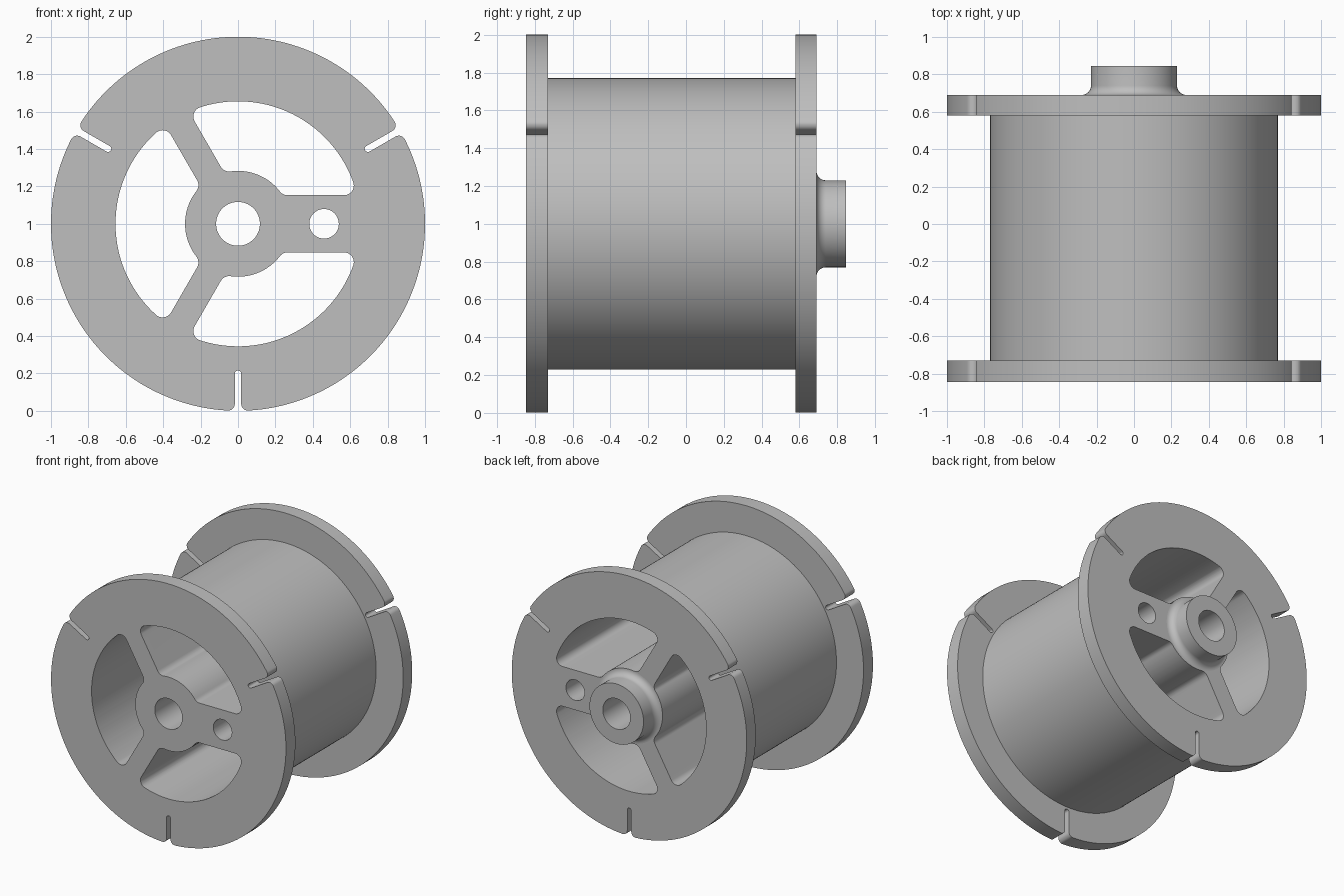
import bpy, bmesh
from math import sin, cos, pi, sqrt, atan2, radians, hypot

if "Cube" in bpy.data.objects:
    bpy.data.objects.remove(bpy.data.objects["Cube"])

SEGMENTS = 192
FRONT, BACK, BOSS_END = -0.845, 0.69, 0.845
RIM, DRUM, WINDOW, HUB, BORE = 1.0, 0.77, 0.655, 0.283, 0.117
ROUND = 0.052


def arc(cx, cy, r, a0, a1, n):
    """Points on an arc, both ends included."""
    steps = [a0 + (a1 - a0) * i / n for i in range(n + 1)]
    return [(cx + r * cos(a), cy + r * sin(a)) for a in steps]


def turn(points, angle):
    c, s = cos(angle), sin(angle)
    return [(x * c - y * s, x * s + y * c) for x, y in points]


def mirror(points):
    return [(x, -y) for x, y in points]


def new_object(name, bm):
    bmesh.ops.recalc_face_normals(bm, faces=bm.faces)
    mesh = bpy.data.meshes.new(name)
    bm.to_mesh(mesh)
    bm.free()
    obj = bpy.data.objects.new(name, mesh)
    bpy.context.collection.objects.link(obj)
    return obj


def spoke_side(angle, half_width, side):
    """Rounded window edge along one spoke, from hub to rim."""
    d = half_width + ROUND
    xi = sqrt((HUB + ROUND) ** 2 - d * d)
    xo = sqrt((WINDOW - ROUND) ** 2 - d * d)
    pts = arc(xi, d, ROUND, atan2(d, xi) + pi, 1.5 * pi, 8)
    pts += arc(xo, d, ROUND, -pi / 2, atan2(d, xo), 12)
    return turn(pts if side > 0 else mirror(pts), angle)


def window(a0, w0, a1, w1):
    """Opening between two spokes."""
    first, second = spoke_side(a0, w0, 1), spoke_side(a1, w1, -1)

    def join(r, p, q):
        start = atan2(p[1], p[0])
        end = start + (atan2(q[1], q[0]) - start) % (2 * pi)
        return arc(0, 0, r, start, end, 40)[1:-1]

    inner = join(HUB, first[0], second[0])
    return first + join(WINDOW, first[-1], second[-1]) + second[::-1] + inner[::-1]


def slot(angle):
    """Narrow rim notch with a round end and a flared mouth."""
    w, f, end = 0.017, 0.036, 0.785
    d = w + f
    x = sqrt((RIM - f) ** 2 - d * d)
    half = arc(end + w, 0, w, pi, pi / 2, 6)
    half += arc(x, d, f, -pi / 2, atan2(d, x), 10)
    half.append((half[-1][0] * 1.05, half[-1][1] * 1.05))
    return turn(half + mirror(half[:0:-1]), angle)


# Turned body: two flanges, drum, filleted boss and bore
profile = [(BORE, FRONT), (RIM, FRONT), (RIM, -0.73), (DRUM, -0.73),
           (DRUM, 0.58), (RIM, 0.58), (RIM, BACK)]
profile += arc(0.28, BACK + 0.05, 0.05, 1.5 * pi, pi, 10)
profile += [(0.23, BOSS_END), (BORE, BOSS_END)]
bm = bmesh.new()
rings = []
for i in range(SEGMENTS):
    a = 2 * pi * i / SEGMENTS
    rings.append([bm.verts.new((r * cos(a), y, 1 + r * sin(a))) for r, y in profile])
for i, ring in enumerate(rings):
    following = rings[(i + 1) % SEGMENTS]
    for j in range(len(profile)):
        k = (j + 1) % len(profile)
        bm.faces.new((ring[j], ring[k], following[k], following[j]))
spool = new_object("spool", bm)

# Cutter for spoke windows, rim slots and the hole in the wide spoke
third = 2 * pi / 3
wide, thin = 0.153, 0.073
outlines = [window(0, wide, third, thin),
            window(third, thin, 2 * third, thin),
            window(2 * third, thin, 3 * third, wide)]
outlines += [slot(radians(30) + i * third) for i in range(3)]
outlines.append(arc(0.46, 0, 0.079, 0, 2 * pi, 48)[:-1])
bm = bmesh.new()
for outline in outlines:
    near = [bm.verts.new((x, -1, 1 + z)) for x, z in outline]
    far = [bm.verts.new((x, 1, 1 + z)) for x, z in outline]
    bm.faces.new(near)
    bm.faces.new(far[::-1])
    for i in range(len(near)):
        bm.faces.new((near[i], near[i - 1], far[i - 1], far[i]))
cutter = new_object("opening_cutter", bm)
cutter.hide_render = True

bpy.ops.object.select_all(action="DESELECT")
spool.select_set(True)
bpy.context.view_layer.objects.active = spool
cut = spool.modifiers.new("openings", "BOOLEAN")
cut.operation = "DIFFERENCE"
cut.solver = "EXACT"
cut.object = cutter
bpy.ops.object.modifier_apply(modifier=cut.name)
bpy.data.objects.remove(cutter)

# Smooth curved walls, flat end faces
bpy.ops.object.shade_smooth_by_angle(angle=radians(30))
for face in spool.data.polygons:
    if abs(face.normal.y) > 0.999:
        face.use_smooth = False

# Plain grey
grey = bpy.data.materials.new("plain_grey")
grey.use_nodes = True
colour = (0.52, 0.52, 0.52, 1)
grey.diffuse_color = colour
grey.node_tree.nodes["Principled BSDF"].inputs["Base Color"].default_value = colour
spool.data.materials.clear()
spool.data.materials.append(grey)
